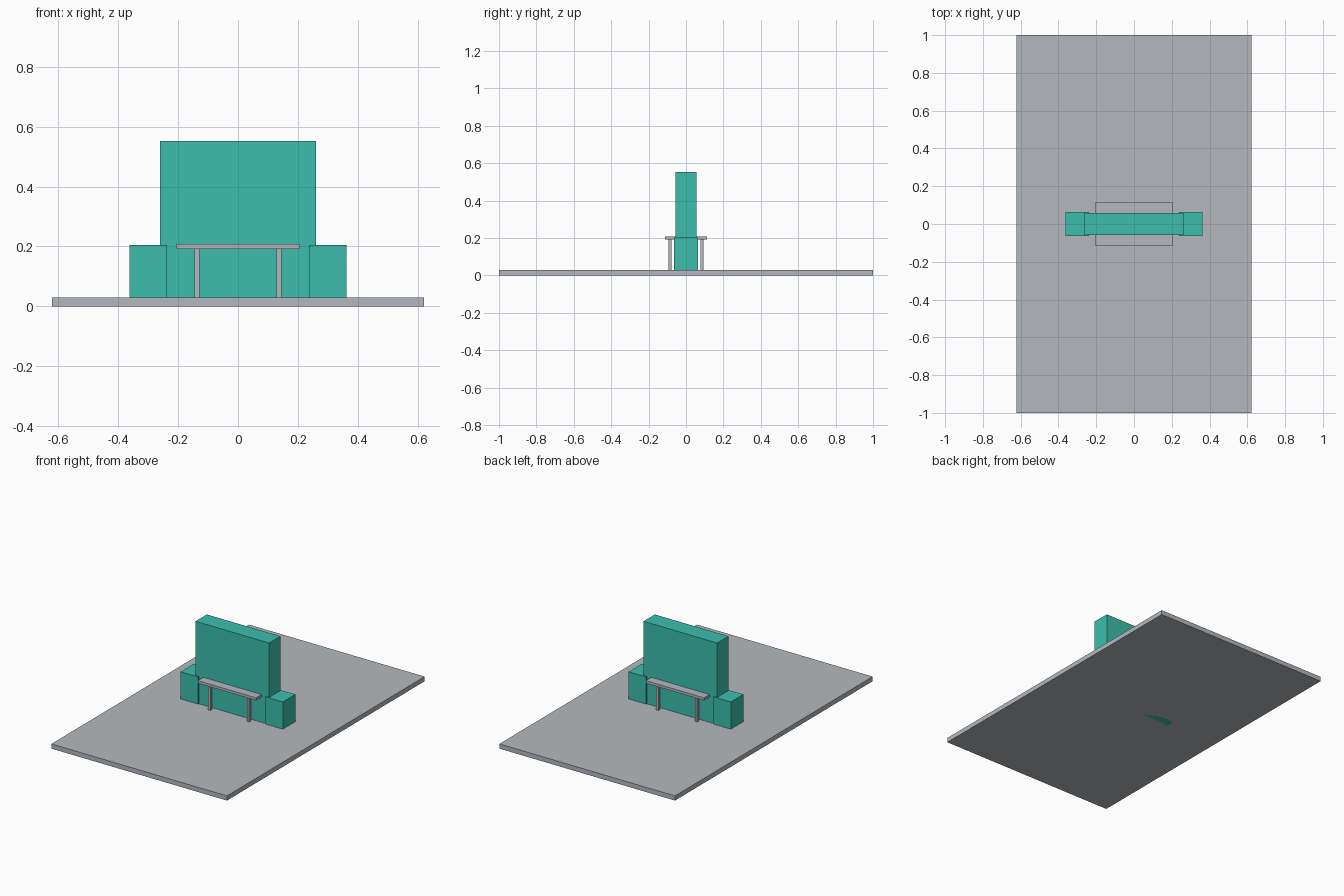
import bpy
import bmesh

if "Cube" in bpy.data.objects:
    bpy.data.objects.remove(bpy.data.objects["Cube"])


def material(name, rgb):
    m = bpy.data.materials.new(name)
    m.diffuse_color = (*rgb, 1.0)
    m.use_nodes = True
    m.node_tree.nodes["Principled BSDF"].inputs["Base Color"].default_value = m.diffuse_color
    return m


GREY = material("light_grey", (0.456, 0.485, 0.515))
TEAL = material("teal", (0.045, 0.515, 0.423))


def box(name, x, y, z, mat):
    """Box spanning the given (min, max) ranges."""
    bm = bmesh.new()
    bmesh.ops.create_cube(bm, size=1.0)
    for v in bm.verts:
        v.co = [(lo + hi) / 2 + c * (hi - lo)
                for c, (lo, hi) in zip(v.co, (x, y, z))]
    mesh = bpy.data.meshes.new(name)
    bm.to_mesh(mesh)
    bm.free()
    mesh.materials.append(mat)
    obj = bpy.data.objects.new(name, mesh)
    bpy.context.collection.objects.link(obj)
    return obj


def around(c, half):
    return (c - half, c + half)


# Ground slab
box("base_slab", (-0.622, 0.622), (-1, 1), (0, 0.03), GREY)

# Upright wall, standing through the slab
box("wall", (-0.261, 0.261), (-0.057, 0.057), (0, 0.552), TEAL)

# Low blocks that wrap the wall ends
for side, name in ((-1, "left"), (1, "right")):
    box(f"end_block_{name}", around(side * 0.30, 0.062), (-0.064, 0.064),
        (0.02, 0.204), TEAL)

# Bench board passing through the wall, giving a seat on both faces
box("bench_seat", (-0.206, 0.206), (-0.113, 0.113), (0.191, 0.208), GREY)

# Four square bench legs
for sx, xn in ((-1, "left"), (1, "right")):
    for sy, yn in ((-1, "front"), (1, "back")):
        box(f"bench_leg_{yn}_{xn}", around(sx * 0.137, 0.0085),
            around(sy * 0.086, 0.0085), (0.025, 0.195), GREY)
